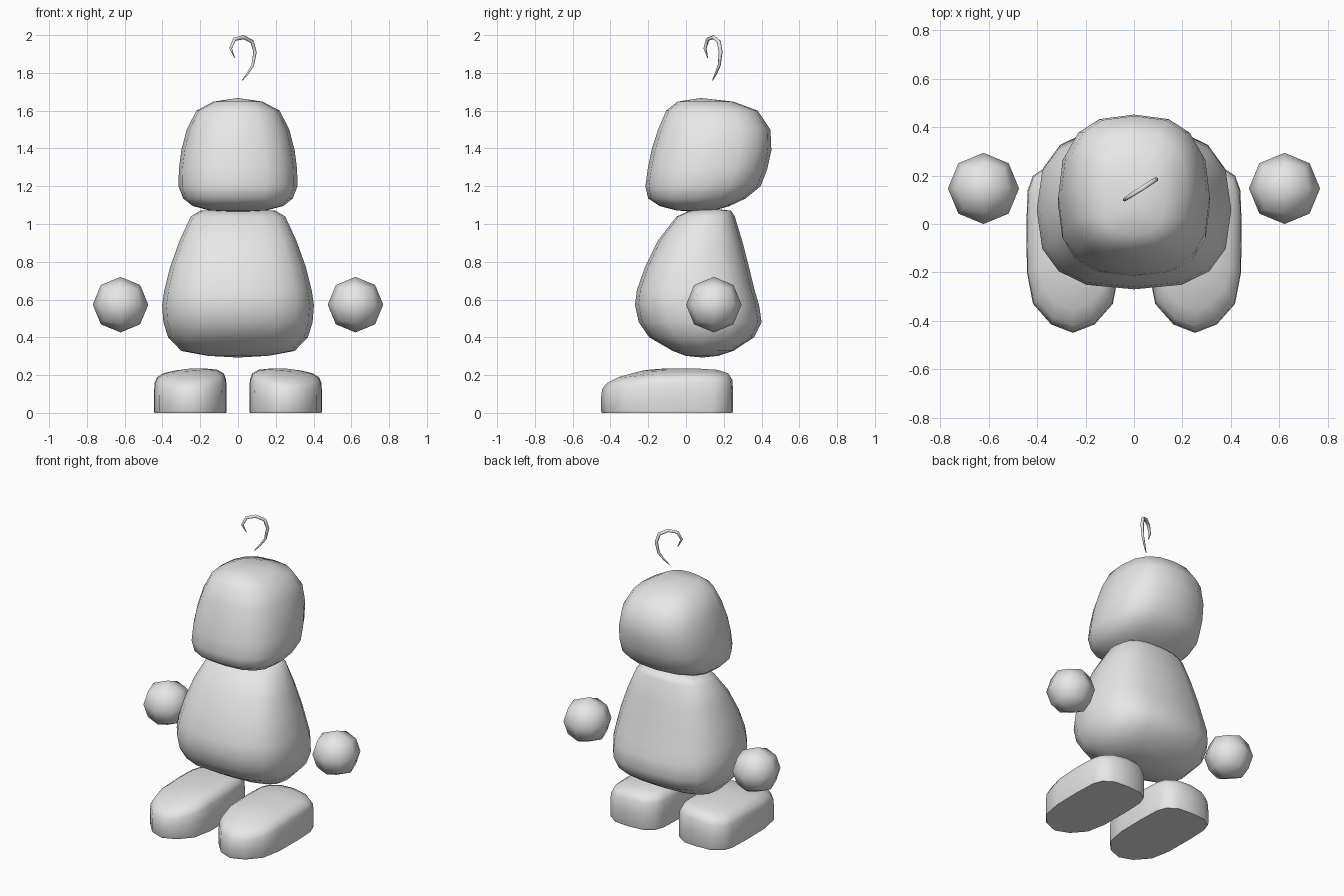
import bpy, bmesh, math

if "Cube" in bpy.data.objects:
    bpy.data.objects.remove(bpy.data.objects["Cube"])

SEGMENTS = 16
grey = bpy.data.materials.new("plain_grey")
grey.diffuse_color = (0.8, 0.8, 0.8, 1)
grey.use_nodes = True
grey.node_tree.nodes["Principled BSDF"].inputs["Base Color"].default_value = grey.diffuse_color


def finish(name, bm, angle=180):
    """Turn a bmesh into a smooth-shaded object."""
    bmesh.ops.recalc_face_normals(bm, faces=bm.faces)
    mesh = bpy.data.meshes.new(name)
    bm.to_mesh(mesh)
    bm.free()
    mesh.materials.append(grey)
    obj = bpy.data.objects.new(name, mesh)
    bpy.context.collection.objects.link(obj)
    bpy.ops.object.select_all(action='DESELECT')
    obj.select_set(True)
    bpy.context.view_layer.objects.active = obj
    bpy.ops.object.shade_smooth_by_angle(angle=math.radians(angle))
    return obj


def loft(bm, rings):
    """Skin a stack of closed rings; returns the rings of vertices."""
    rows = [[bm.verts.new(p) for p in ring] for ring in rings]
    for a, b in zip(rows, rows[1:]):
        for i in range(len(a)):
            j = (i + 1) % len(a)
            bm.faces.new((a[i], a[j], b[j], b[i]))
    return rows


def cap(bm, row, point):
    tip = bm.verts.new(point)
    for i in range(len(row)):
        bm.faces.new((row[i], row[(i + 1) % len(row)], tip))


def rounded_ring(z, y0, y1, hx, power):
    """Squarish oval cross-section."""
    ring = []
    for i in range(SEGMENTS):
        a = 2 * math.pi * i / SEGMENTS
        c, s = math.cos(a), math.sin(a)
        x = math.copysign(abs(c) ** (2 / power), c)
        y = math.copysign(abs(s) ** (2 / power), s)
        ring.append((hx * x, (y0 + y1) / 2 + (y1 - y0) / 2 * y, z))
    return ring


def blob(name, sections, bottom, top, power):
    bm = bmesh.new()
    rows = loft(bm, [rounded_ring(*s, power) for s in sections])
    cap(bm, rows[0], bottom)
    cap(bm, rows[-1], top)
    return finish(name, bm)


# Pear-shaped body: height, front, back, half width
blob("body", [
    (0.302, 0.00, 0.17, 0.16), (0.328, -0.07, 0.25, 0.30),
    (0.40, -0.195, 0.36, 0.37), (0.48, -0.25, 0.40, 0.395),
    (0.57, -0.27, 0.387, 0.402), (0.65, -0.26, 0.363, 0.39),
    (0.77, -0.218, 0.334, 0.36), (0.91, -0.15, 0.298, 0.31),
    (1.04, -0.05, 0.258, 0.25), (1.07, 0.02, 0.24, 0.20)],
    (0, 0.085, 0.293), (0, 0.13, 1.083), 2.7)

# Head, leaning towards the back
blob("head", [
    (1.072, -0.05, 0.15, 0.15), (1.095, -0.14, 0.23, 0.24),
    (1.135, -0.20, 0.315, 0.29), (1.20, -0.215, 0.395, 0.315),
    (1.29, -0.203, 0.43, 0.313), (1.39, -0.183, 0.452, 0.30),
    (1.50, -0.148, 0.447, 0.272), (1.60, -0.105, 0.38, 0.22),
    (1.648, -0.045, 0.25, 0.13)],
    (0, 0.05, 1.063), (0, 0.08, 1.667), 2.6)

# Shoes: outline from toe to heel, domed on top, flat underneath
half = [(0, -0.45), (0.09, -0.415), (0.165, -0.33), (0.19, -0.2),
        (0.1925, 0.0), (0.187, 0.14), (0.165, 0.2), (0.10, 0.243), (0, 0.25)]
outline = half + [(-x, y) for x, y in half[-2:0:-1]]


def shoe_point(side, x, y, scale, level):
    px, py = x * scale, -0.08 + (y + 0.08) * scale
    toe = max(0, (-0.08 - py) / 0.37)
    height = 0.235 - 0.07 * toe ** 2 - 0.025 * max(0, px / 0.19)
    return (side * (0.2525 + px), py, height * level)


for side, label in ((-1, "left"), (1, "right")):
    bm = bmesh.new()
    steps = [(0.985, 0), (1, 0.06), (1, 0.45), (0.985, 0.75),
             (0.92, 0.89), (0.75, 0.97), (0.42, 1.0)]
    rows = loft(bm, [[shoe_point(side, x, y, s, l) for x, y in outline]
                     for s, l in steps])
    bm.faces.new(rows[0])
    cap(bm, rows[-1], shoe_point(side, 0, -0.08, 0, 1.0))
    finish(label + "_shoe", bm, 50)

    # Floating round hand
    bm = bmesh.new()
    bmesh.ops.create_cube(bm, size=2)
    bmesh.ops.subdivide_edges(bm, edges=bm.edges[:], cuts=1, use_grid_fill=True)
    for v in bm.verts:
        v.co = v.co.normalized() * 0.147
        v.co.x += side * 0.622
        v.co.y += 0.147
        v.co.z += 0.573
    finish(label + "_hand", bm)

# Curled hair above the head: x, z, thickness
path = [(0.022, 1.76, 0.002), (0.05, 1.795, 0.006), (0.078, 1.84, 0.008),
        (0.09, 1.91, 0.010), (0.075, 1.965, 0.011), (0.03, 1.989, 0.011),
        (-0.018, 1.978, 0.010), (-0.039, 1.93, 0.008), (-0.018, 1.88, 0.002)]
across = 0.64
length = math.hypot(1, across)
bm = bmesh.new()
rings = []
for i, (x, z, r) in enumerate(path):
    before, after = path[max(i - 1, 0)], path[min(i + 1, len(path) - 1)]
    dx, dz = (after[0] - before[0]) * length, after[1] - before[1]
    d = math.hypot(dx, dz)
    ring = []
    for k in range(6):
        a = math.pi * k / 3
        u, w = r * math.cos(a), r * math.sin(a)
        along = -u * dz / d          # offset inside the curl's plane
        ring.append((x + (along - w * across) / length,
                     0.126 + across * x + (along * across + w) / length,
                     z + u * dx / d))
    rings.append(ring)
rows = loft(bm, rings)
bm.faces.new(rows[0])
bm.faces.new(rows[-1])
finish("hair_curl", bm, 80)
